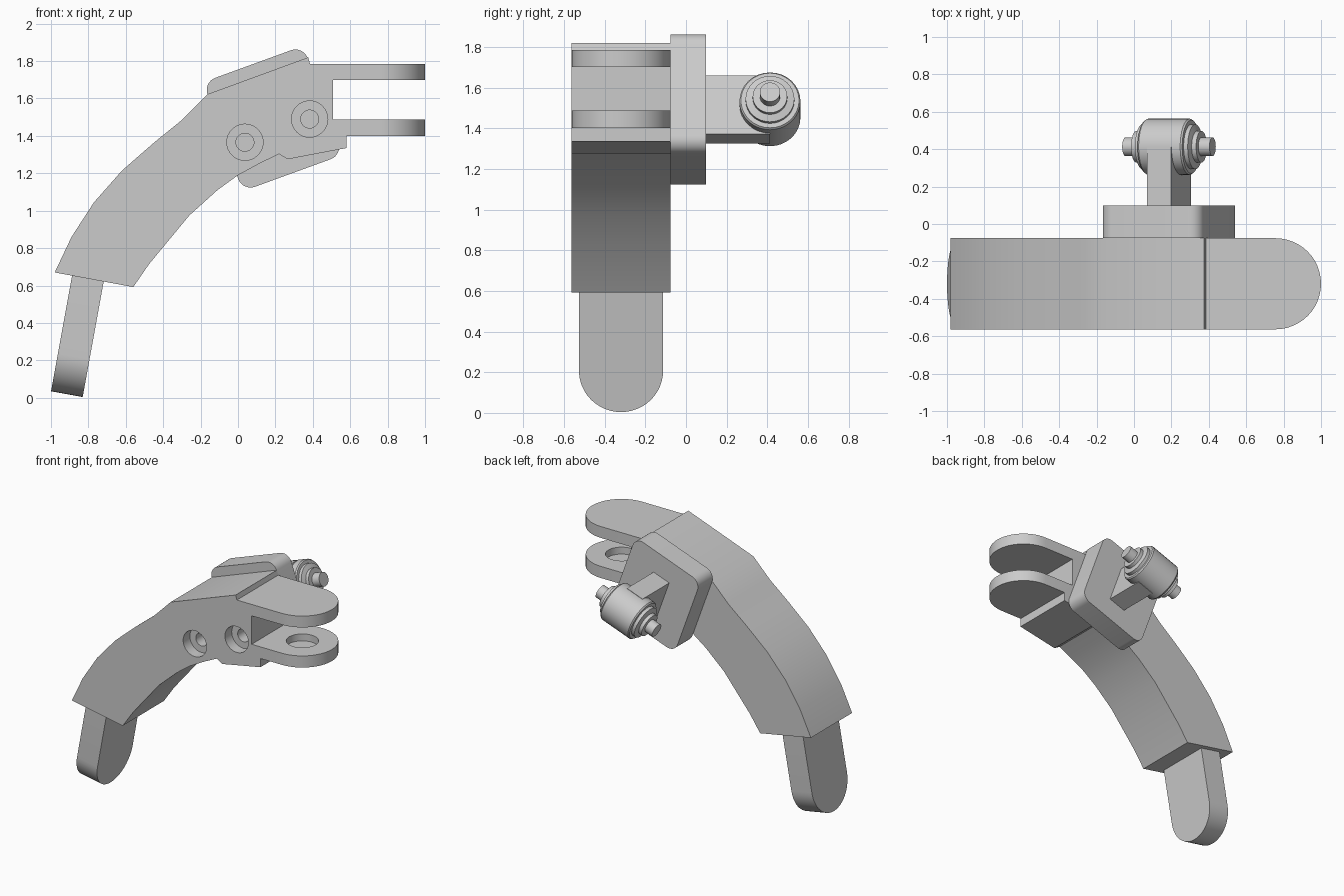
import bpy, bmesh, math
from mathutils import Vector, Matrix

cube = bpy.data.objects.get("Cube")
if cube:
    bpy.data.objects.remove(cube, do_unlink=True)

grey = bpy.data.materials.new("light_grey")
grey.use_nodes = True
grey.diffuse_color = (0.6, 0.6, 0.6, 1)
grey.node_tree.nodes["Principled BSDF"].inputs["Base Color"].default_value = (0.6, 0.6, 0.6, 1)

TILT = math.radians(20)        # lean of the mounting plate and pin
LEAN = math.radians(10.3)      # lean of the lower lug
FRONT, BACK = -0.563, -0.076   # depth of the arm
MID = (FRONT + BACK) / 2
HALF = (BACK - FRONT) / 2


def make(name, bm):
    bmesh.ops.recalc_face_normals(bm, faces=bm.faces)
    mesh = bpy.data.meshes.new(name)
    bm.to_mesh(mesh)
    bm.free()
    mesh.materials.append(grey)
    ob = bpy.data.objects.new(name, mesh)
    bpy.context.collection.objects.link(ob)
    return ob


def prism(name, points, direction, matrix=Matrix()):
    """Extrude a closed outline along a direction."""
    bm = bmesh.new()
    face = bm.faces.new([bm.verts.new(p) for p in points])
    out = bmesh.ops.extrude_face_region(bm, geom=[face])
    moved = [v for v in out["geom"] if isinstance(v, bmesh.types.BMVert)]
    bmesh.ops.translate(bm, verts=moved, vec=direction)
    bm.transform(matrix)
    return make(name, bm)


def lathe(name, profile, matrix, steps=32):
    """Spin (radius, height) pairs around local z."""
    bm = bmesh.new()
    verts = [bm.verts.new((r, 0, h)) for r, h in profile]
    edges = [bm.edges.new(pair) for pair in zip(verts, verts[1:])]
    bmesh.ops.spin(bm, geom=verts + edges, axis=(0, 0, 1), cent=(0, 0, 0),
                   angle=math.tau, steps=steps)
    bmesh.ops.remove_doubles(bm, verts=bm.verts, dist=1e-4)
    bm.transform(matrix)
    return make(name, bm)


def arc(cx, cy, r, start, end, n):
    angles = [math.radians(start + (end - start) * i / n) for i in range(n + 1)]
    return [(cx + r * math.cos(a), cy + r * math.sin(a)) for a in angles]


def cut(ob, cutter, operation="DIFFERENCE"):
    mod = ob.modifiers.new("cut", "BOOLEAN")
    mod.operation, mod.object, mod.solver = operation, cutter, "EXACT"
    bpy.context.view_layer.objects.active = ob
    bpy.ops.object.modifier_apply(modifier=mod.name)
    bpy.data.objects.remove(cutter, do_unlink=True)


def smooth(ob):
    bpy.ops.object.select_all(action="DESELECT")
    ob.select_set(True)
    bpy.context.view_layer.objects.active = ob
    bpy.ops.object.shade_smooth_by_angle(angle=math.radians(28))


# Curved arm with a two-pronged fork
outer = [(-0.98, 0.67), (-0.89, 0.86), (-0.77, 1.045), (-0.62, 1.215),
         (-0.447, 1.366), (-0.30, 1.485), (-0.163, 1.623), (0.375, 1.82)]
fork = [(0.385, 1.785), (1.05, 1.785), (1.05, 1.70), (0.507, 1.70),
        (0.507, 1.487), (1.05, 1.487), (1.05, 1.40), (0.58, 1.40), (0.58, 1.335)]
inner = [(0.265, 1.275), (0.22, 1.303), (0.12, 1.255), (0.0, 1.19), (-0.11, 1.11),
         (-0.26, 0.975), (-0.38, 0.83), (-0.475, 0.715), (-0.56, 0.592)]
arm = prism("arm", [(x, FRONT, z) for x, z in outer + fork + inner],
            (0, BACK - FRONT, 0))

# Round the fork tips
tip_x = 1 - HALF
outline = [(-2, MID - HALF - 0.1), (tip_x - 0.1, MID - HALF - 0.1), (tip_x - 0.1, MID - HALF)]
outline += arc(tip_x, MID, HALF, -90, 90, 24)
outline += [(tip_x - 0.1, MID + HALF), (tip_x - 0.1, MID + HALF + 0.1), (-2, MID + HALF + 0.1)]
cut(arm, prism("tip_cutter", [(x, y, 0) for x, y in outline], (0, 0, 3)), "INTERSECT")

# Blind socket in the lower prong
cut(arm, lathe("socket_cutter", [(0, 0), (0.11, 0), (0.11, 0.1), (0, 0.1)],
               Matrix.Translation((tip_x, MID, 1.435))))

# Counterbored bolt holes in the front
for x, z in [(0.037, 1.366), (0.383, 1.49)]:
    place = Matrix.Translation((x, FRONT, z)) @ Matrix.Rotation(-math.pi / 2, 4, "X")
    bore = [(0, -0.1), (0.097, -0.1), (0.097, 0.08), (0.048, 0.08), (0.048, 0.2), (0, 0.2)]
    cut(arm, lathe("bolt_cutter", bore, place))
smooth(arm)

# Lower lug with a stepped through hole, origin at the hole centre
lug_place = Matrix.Translation((-0.878, MID, 0.223)) @ Matrix.Rotation(LEAN, 4, "Y")
r, t = 0.207, 0.086
lug_outline = arc(0, 0, r, 180, 360, 24) + [(r, 0.5), (-r, 0.5)]
lug = prism("lower_lug", [(-t, y, z) for y, z in lug_outline], (2 * t, 0, 0), lug_place)
hole = [(0, -0.2), (0.14, -0.2), (0.14, -0.035), (0.122, -0.035),
        (0.122, 0.035), (0.14, 0.035), (0.14, 0.2), (0, 0.2)]
cut(lug, lathe("lug_cutter", hole, lug_place @ Matrix.Rotation(math.pi / 2, 4, "Y")))
smooth(lug)

# Rounded mounting plate on the back
tilted = Matrix.Translation((0.187, 0, 1.493)) @ Matrix.Rotation(-TILT, 4, "Y")
p, q, r = 0.215, 0.24, 0.07
corners = []
for i, (x, z) in enumerate([(p, q), (-p, q), (-p, -q), (p, -q)]):
    corners += arc(x, z, r, i * 90, i * 90 + 90, 8)
smooth(prism("mounting_plate", [(x, BACK, z) for x, z in corners],
             (0, 0.098 - BACK, 0), tilted))

# Stem and pin barrel
w, h = 0.0685, 0.153
prism("stem", [(-w, 0.09, -h), (w, 0.09, -h), (w, 0.09, h), (-w, 0.09, h)],
      (0, 0.323, 0), tilted)
half = [(0.15, 0.118), (0.143, 0.127), (0.12, 0.127), (0.12, 0.15), (0.085, 0.16),
        (0.085, 0.185), (0.05, 0.185), (0.05, 0.248), (0, 0.248)]
profile = [(a, -b) for a, b in reversed(half)] + half
axis = tilted @ Matrix.Translation((0, 0.413, 0)) @ Matrix.Rotation(math.pi / 2, 4, "Y")
smooth(lathe("pin_barrel", profile, axis))
